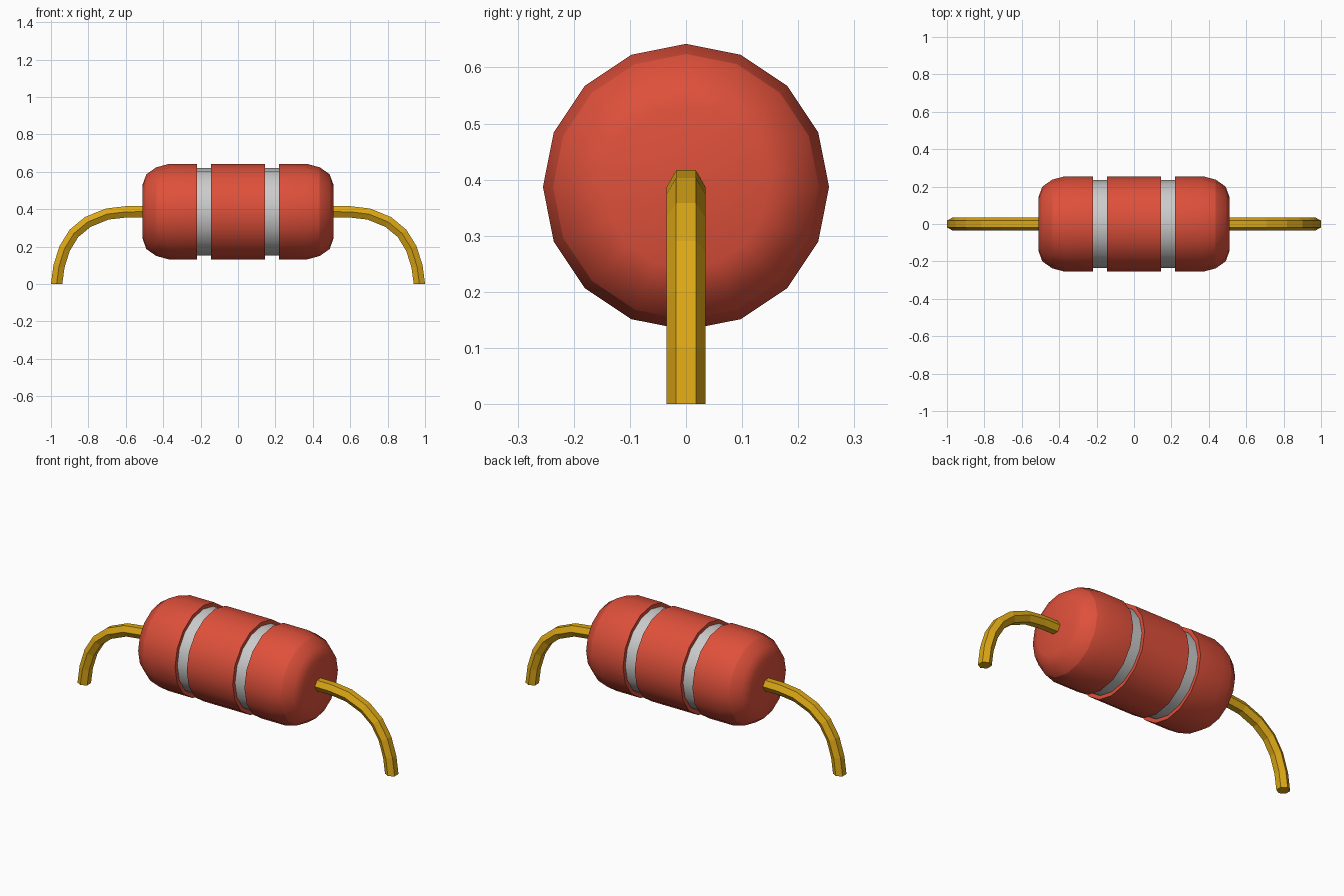
import bpy, bmesh
from math import cos, sin, pi
from mathutils import Vector

if "Cube" in bpy.data.objects:
    bpy.data.objects.remove(bpy.data.objects["Cube"])

AXIS_Z = 0.387
SIDES = 16


def material(name, rgb):
    m = bpy.data.materials.new(name)
    m.diffuse_color = (*rgb, 1)
    m.use_nodes = True
    m.node_tree.nodes["Principled BSDF"].inputs["Base Color"].default_value = m.diffuse_color
    return m


def finish(name, bm, mat=None):
    bmesh.ops.recalc_face_normals(bm, faces=bm.faces)
    me = bpy.data.meshes.new(name)
    bm.to_mesh(me)
    bm.free()
    ob = bpy.data.objects.new(name, me)
    bpy.context.collection.objects.link(ob)
    if mat:
        me.materials.append(mat)
    return ob


def lathe(bm, profile, sharp=()):
    """Revolve (x, radius) points around the horizontal body axis."""
    rings = []
    for x, r in profile:
        rings.append([bm.verts.new((x, r * sin(2 * pi * i / SIDES),
                                    AXIS_Z + r * cos(2 * pi * i / SIDES)))
                      for i in range(SIDES)])
    for a, b in zip(rings, rings[1:]):
        for i in range(SIDES):
            j = (i + 1) % SIDES
            bm.faces.new((a[i], a[j], b[j], b[i])).smooth = True
    for k in sharp:
        for i in range(SIDES):
            bm.edges.get((rings[k][i], rings[k][(i + 1) % SIDES])).smooth = False
    return rings


red = material("red_body", (0.73, 0.08, 0.043))
gold = material("gold_lead", (0.72, 0.39, 0.008))

R, R_BAND = 0.255, 0.234
IN, OUT = 0.145, 0.219

# Middle section of the body, including its groove walls
bm = bmesh.new()
lathe(bm, [(-IN, R_BAND), (-IN, R), (IN, R), (IN, R_BAND)], sharp=(1, 2))
finish("body_middle", bm, red)

for side, s in (("left", -1), ("right", 1)):
    # Rounded end section
    bm = bmesh.new()
    prof = [(OUT, R_BAND), (OUT, R), (0.37, R), (0.437, 0.237),
            (0.49, 0.20), (0.51, 0.145)]
    rings = lathe(bm, [(s * x, r) for x, r in prof], sharp=(1, 3))
    bm.faces.new(rings[-1]).smooth = True
    finish("body_end_" + side, bm, red)

    # Grey stripe at the bottom of the groove
    bm = bmesh.new()
    lathe(bm, [(s * IN, R_BAND), (s * OUT, R_BAND)])
    finish("stripe_" + side, bm)

    # Bent hexagonal wire lead
    path = [Vector(p) for p in ((0.50, 0.387), (0.60, 0.386), (0.70, 0.374),
                                (0.803, 0.332), (0.877, 0.271),
                                (0.927, 0.19), (0.957, 0.095), (0.97, 0.0))]
    bm = bmesh.new()
    rings = []
    for k, p in enumerate(path):
        t = (path[min(k + 1, len(path) - 1)] - path[max(k - 1, 0)]).normalized()
        n = Vector((-t.y, t.x))
        if k == 0:
            n = Vector((0, 1))
        if k == len(path) - 1:
            n = Vector((1, 0))
        ring = []
        for i in range(6):
            a = pi * i / 3
            q = p + n * 0.035 * sin(a)
            ring.append(bm.verts.new((s * q.x, 0.035 * cos(a), q.y)))
        rings.append(ring)
    for a, b in zip(rings, rings[1:]):
        for i in range(6):
            j = (i + 1) % 6
            bm.faces.new((a[i], a[j], b[j], b[i]))
    bm.faces.new(rings[0])
    bm.faces.new(rings[-1])
    finish("lead_" + side, bm, gold)
